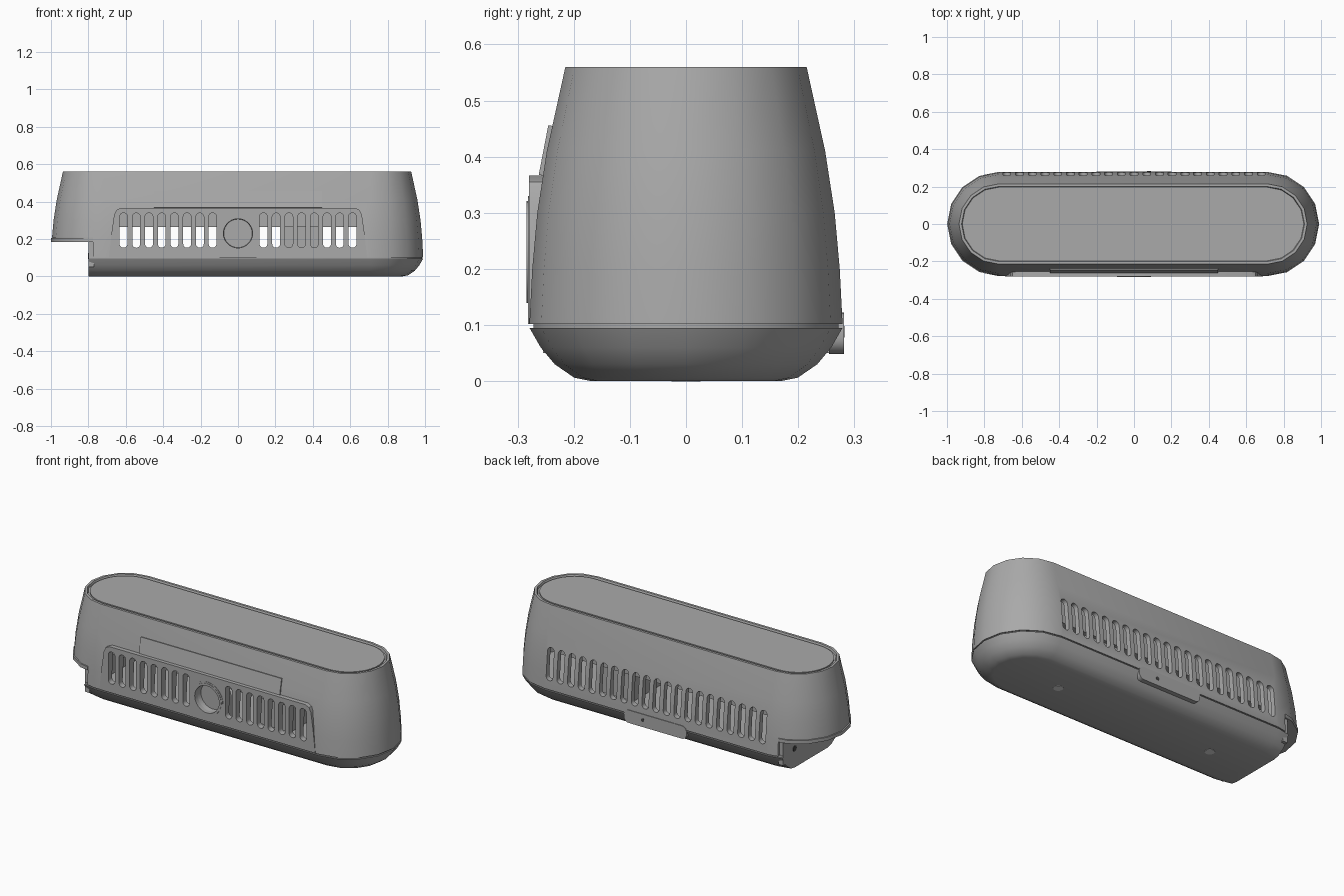
import bpy, bmesh, math
from mathutils import Matrix, Vector

cube = bpy.data.objects.get("Cube")
if cube:
    bpy.data.objects.remove(cube, do_unlink=True)


def material(name, value):
    m = bpy.data.materials.new(name)
    m.use_nodes = True
    col = (value, value, value, 1)
    m.diffuse_color = col
    m.node_tree.nodes["Principled BSDF"].inputs["Base Color"].default_value = col
    return m


GREY = material("grey plastic", 0.4)
DARK = material("dark hole", 0.06)
PALE = material("pale screw", 0.7)

HALF_X, HALF_Y, SHIFT = 0.995, 0.279, -0.005
PITCH = 0.068


def finish(name, bm, mat=GREY):
    bmesh.ops.recalc_face_normals(bm, faces=bm.faces)
    me = bpy.data.meshes.new(name)
    bm.to_mesh(me)
    bm.free()
    me.materials.append(mat)
    ob = bpy.data.objects.new(name, me)
    bpy.context.collection.objects.link(ob)
    return ob


def stadium(inset, steps=8):
    """Outline with straight sides and round ends, shrunk by inset."""
    r, c = HALF_Y - inset, HALF_X - HALF_Y
    pts = []
    for side, start in ((1, -math.pi / 2), (-1, math.pi / 2)):
        for i in range(steps + 1):
            a = start + math.pi * i / steps
            pts.append((SHIFT + side * c + r * math.cos(a), r * math.sin(a)))
    return pts


def loft(levels, steps=8, cut_x=None, keep_right=True):
    """Stack stadium outlines given as (z, inset) and cap both ends."""
    bm = bmesh.new()
    rings = [[bm.verts.new((x, y, z)) for x, y in stadium(d, steps)] for z, d in levels]
    for a, b in zip(rings, rings[1:]):
        for i in range(len(a)):
            j = (i + 1) % len(a)
            bm.faces.new((a[i], a[j], b[j], b[i]))
    bm.faces.new(rings[0])
    bm.faces.new(rings[-1])
    if cut_x is not None:
        geom = bm.verts[:] + bm.edges[:] + bm.faces[:]
        cut = bmesh.ops.bisect_plane(bm, geom=geom, plane_co=(cut_x, 0, 0), plane_no=(1, 0, 0),
                                     clear_inner=keep_right, clear_outer=not keep_right)
        edges = [e for e in cut["geom_cut"] if isinstance(e, bmesh.types.BMEdge)]
        bmesh.ops.holes_fill(bm, edges=edges, sides=0)
    return bm


def prism(bm, outline, y0, y1):
    """Extrude an x-z outline along y."""
    face = bm.faces.new([bm.verts.new((x, y0, z)) for x, z in outline])
    ext = bmesh.ops.extrude_face_region(bm, geom=[face], use_keep_orig=True)["geom"]
    bmesh.ops.translate(bm, vec=(0, y1 - y0, 0),
                        verts=[v for v in ext if isinstance(v, bmesh.types.BMVert)])


def rounded(x, z, hx, hz, r, n=6):
    """Rounded rectangle outline."""
    pts = []
    for k, (sx, sz) in enumerate(((1, 1), (-1, 1), (-1, -1), (1, -1))):
        for i in range(n + 1):
            a = math.pi / 2 * (k + i / n)
            p = (x + sx * (hx - r) + r * math.cos(a), z + sz * (hz - r) + r * math.sin(a))
            if not pts or (Vector(p) - Vector(pts[-1])).length > 1e-5:
                pts.append(p)
    if (Vector(pts[0]) - Vector(pts[-1])).length < 1e-5:
        pts.pop()
    return pts


def plate(name, outline, y0, y1, mat=GREY):
    bm = bmesh.new()
    prism(bm, outline, y0, y1)
    return finish(name, bm, mat)


def box(name, lo, hi, mat=GREY):
    lo, hi = Vector(lo), Vector(hi)
    bm = bmesh.new()
    bmesh.ops.create_cube(bm, size=1, matrix=Matrix.Translation((lo + hi) / 2) @ Matrix.Diagonal((*(hi - lo), 1)))
    return finish(name, bm, mat)


def cylinder(name, centre, r1, r2, depth, axis, mat=GREY):
    bm = bmesh.new()
    turn = Vector((0, 0, 1)).rotation_difference(Vector(axis)).to_matrix().to_4x4()
    bmesh.ops.create_cone(bm, cap_ends=True, segments=32, radius1=r1, radius2=r2, depth=depth,
                          matrix=Matrix.Translation(centre) @ turn)
    return finish(name, bm, mat)


def boolean(ob, tool, op="DIFFERENCE"):
    mod = ob.modifiers.new("cut", "BOOLEAN")
    mod.object, mod.operation, mod.solver = tool, op, "EXACT"
    bpy.context.view_layer.objects.active = ob
    bpy.ops.object.modifier_apply(modifier=mod.name)
    bpy.data.objects.remove(tool, do_unlink=True)


def smooth(ob, angle=30):
    bpy.ops.object.select_all(action="DESELECT")
    ob.select_set(True)
    bpy.context.view_layer.objects.active = ob
    bpy.ops.object.shade_smooth_by_angle(angle=math.radians(angle))


# Upper shell with a tapering wall and a recessed top
shell = finish("upper_shell", loft([(0.102, 0), (0.2, 0.005), (0.3, 0.014), (0.41, 0.031),
                                    (0.56, 0.064), (0.56, 0.078), (0.55, 0.082)]))

# Raised front grille panel
half = [(0.69, 0.102), (0.675, 0.24), (0.662, 0.33), (0.65, 0.355), (0.625, 0.366)]
panel = plate("grille_panel", half + [(-x, z) for x, z in reversed(half)], -0.28, -0.24)
boolean(shell, panel, "UNION")

# Hollow interior, and the notch under the right end
boolean(shell, finish("cavity", loft([(0.05, 0.03), (0.2, 0.034), (0.3, 0.042), (0.41, 0.058), (0.5, 0.08)],
                                     cut_x=-0.74)))
boolean(shell, box("notch", (-1.2, -0.5, 0), (-0.775, 0.5, 0.208)))

# Vent slots at the front and back
bm = bmesh.new()
for k in range(-10, 11):
    slot = rounded(k * PITCH, 0.246, 0.021, 0.093, 0.021)
    prism(bm, slot, 0.18, 0.4)
    if 2 <= abs(k) <= 9:
        prism(bm, slot, -0.4, -0.18)
boolean(shell, finish("slots", bm))

# Button housing with a dished recess
arch = [(0.1, 0.102), (0.1, 0.23)] + [(0.1 * math.cos(math.pi * i / 16), 0.23 + 0.1 * math.sin(math.pi * i / 16))
                                     for i in range(1, 16)] + [(-0.1, 0.23), (-0.1, 0.102)]
housing = plate("button_housing", arch, -0.282, -0.2)
for target in (shell, housing):
    boolean(target, cylinder("bore", (0, -0.265, 0.23), 0.076, 0.086, 0.07, (0, -1, 0)))
smooth(housing)
smooth(shell)

ring = cylinder("button_ring", (0, -0.271, 0.23), 0.091, 0.091, 0.026, (0, 1, 0))
boolean(ring, cylinder("ring_hole", (0, -0.271, 0.23), 0.078, 0.078, 0.1, (0, 1, 0)))
smooth(ring)

# Top lid inside the rim
smooth(finish("top_lid", loft([(0.545, 0.094), (0.557, 0.094)], 20)))

# Lip under the overhanging end
smooth(finish("end_lip", loft([(0.185, 0.001), (0.205, 0.001), (0.205, 0.008), (0.212, 0.008)],
                              cut_x=-0.775, keep_right=False)))

# Base tray with rounded underside, cut flat at the right end
smooth(finish("base_tray", loft([(0, 0.11), (0.006, 0.08), (0.03, 0.045), (0.06, 0.02), (0.095, 0),
                                 (0.095, 0.007), (0.106, 0.007)], cut_x=-0.8)))
box("tray_end_wall", (-0.8, -0.255, 0.05), (-0.77, 0.255, 0.19))
for y in (-0.15, 0.15):
    cylinder("end_hole", (-0.8, y, 0.11), 0.016, 0.016, 0.004, (1, 0, 0), DARK)

# Interior blocks behind the vents
box("inner_block", (-0.72, -0.17, 0.265), (0.72, 0.17, 0.5))
box("inner_divider", (0.23, -0.15, 0.1), (0.44, 0.15, 0.3))

# Sloped label plate above the grille
label = box("label_plate", (-0.45, -0.005, -0.045), (0.45, 0.005, 0.045))
label.location = (0, -0.249, 0.411)
label.rotation_euler.x = -0.19

# Rear latch with pinhole
smooth(plate("rear_latch", rounded(0, 0.085, 0.2, 0.037, 0.03), 0.255, 0.2815))
cylinder("latch_pinhole", (0.08, 0.2815, 0.088), 0.01, 0.01, 0.002, (0, 1, 0), DARK)

# Screws in the underside
for x in (-0.5, 0.5):
    cylinder("base_screw", (x, 0, 0.001), 0.026, 0.026, 0.004, (0, 0, 1), PALE)
